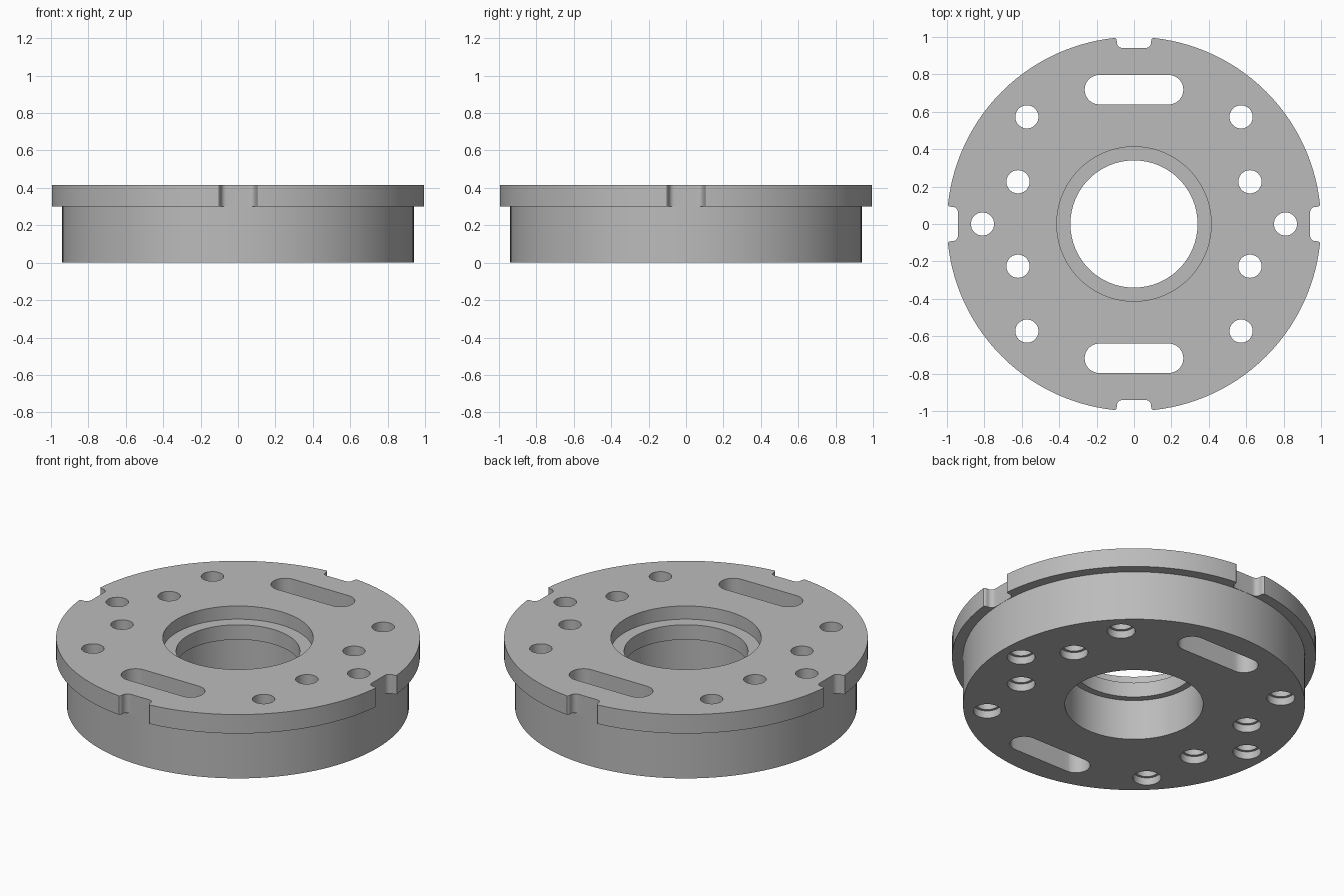
import bpy, bmesh, math
from math import sin, cos, pi, radians
from mathutils import Matrix, Vector

cube = bpy.data.objects.get("Cube")
if cube:
    bpy.data.objects.remove(cube, do_unlink=True)

HEIGHT = 0.415

steel = bpy.data.materials.new("plain grey metal")
steel.use_nodes = True
GREY = (0.5, 0.5, 0.5, 1)
steel.diffuse_color = GREY
steel.node_tree.nodes["Principled BSDF"].inputs["Base Color"].default_value = GREY


def lathe(bm, profile, segments, centre=(0, 0), closed=False):
    """Spin (radius, z) points; an open profile gets end caps."""
    rings = []
    for r, z in profile:
        rings.append([bm.verts.new((centre[0] + r * cos(2 * pi * i / segments),
                                    centre[1] + r * sin(2 * pi * i / segments), z))
                      for i in range(segments)])
    pairs = list(zip(rings, rings[1:]))
    if closed:
        pairs.append((rings[-1], rings[0]))
    else:
        bm.faces.new(rings[0])
        bm.faces.new(rings[-1])
    for a, b in pairs:
        for i in range(segments):
            j = (i + 1) % segments
            bm.faces.new((a[i], a[j], b[j], b[i]))


def prism(bm, outline, z0, z1, turn=0):
    """Extrude a flat outline upward, turned about the z axis."""
    rot = Matrix.Rotation(turn, 3, 'Z')
    low, high = [[bm.verts.new(rot @ Vector((x, y, z))) for x, y in outline] for z in (z0, z1)]
    bm.faces.new(low)
    bm.faces.new(high)
    for i in range(len(low)):
        j = (i + 1) % len(low)
        bm.faces.new((low[i], low[j], high[j], high[i]))


def arc(cx, cy, r, start, end, steps):
    return [(cx + r * cos(radians(start + (end - start) * k / steps)),
             cy + r * sin(radians(start + (end - start) * k / steps))) for k in range(steps + 1)]


def make_object(name, bm):
    bmesh.ops.recalc_face_normals(bm, faces=bm.faces[:])
    mesh = bpy.data.meshes.new(name)
    bm.to_mesh(mesh)
    bm.free()
    mesh.materials.append(steel)
    obj = bpy.data.objects.new(name, mesh)
    bpy.context.collection.objects.link(obj)
    return obj


# Flanged ring body with a stepped bore
bm = bmesh.new()
lathe(bm, [(0.38, 0), (0.94, 0), (0.94, 0.30), (1, 0.30), (1, HEIGHT),
           (0.413, HEIGHT), (0.413, 0.335), (0.34, 0.335), (0.34, 0.245), (0.38, 0.245)],
      128, closed=True)
body = make_object("flanged_body", bm)

# Ten bolt holes, counterbored from below
bm = bmesh.new()
hole = [(0.077, -0.1), (0.077, 0.045), (0.062, 0.045), (0.062, 0.5)]
for side in (1, -1):
    spots = [(0.81, a) for a in (-45, 0, 45)] + [(0.66, a) for a in (-20, 20)]
    for radius, angle in spots:
        centre = (side * radius * cos(radians(angle)), radius * sin(radians(angle)))
        lathe(bm, hole, 32, centre)

# Two long slots through the plate
slot = arc(0.185, 0.718, 0.079, -90, 90, 16) + arc(-0.185, 0.718, 0.079, 90, 270, 16)
for turn in (0, pi):
    prism(bm, slot, -0.1, 0.5, turn)

# Four rim notches with rounded inner corners and eased mouths
half = (arc(0.062, 0.971, 0.03, -90, 0, 6) + arc(0.112, 0.978, 0.02, 180, 90, 5)
        + [(0.112, 1.1)])
notch = half + [(-x, y) for x, y in reversed(half)]
for k in range(4):
    prism(bm, notch, 0.2, 0.5, k * pi / 2)
cutter = make_object("hole_cutter", bm)
cutter.hide_render = True

# Cut the openings and shade
cut = body.modifiers.new("openings", 'BOOLEAN')
cut.operation = 'DIFFERENCE'
cut.solver = 'EXACT'
cut.object = cutter
bpy.ops.object.select_all(action='DESELECT')
bpy.context.view_layer.objects.active = body
body.select_set(True)
bpy.ops.object.modifier_apply(modifier=cut.name)
bpy.data.objects.remove(cutter, do_unlink=True)
bpy.ops.object.shade_smooth_by_angle(angle=radians(30))
